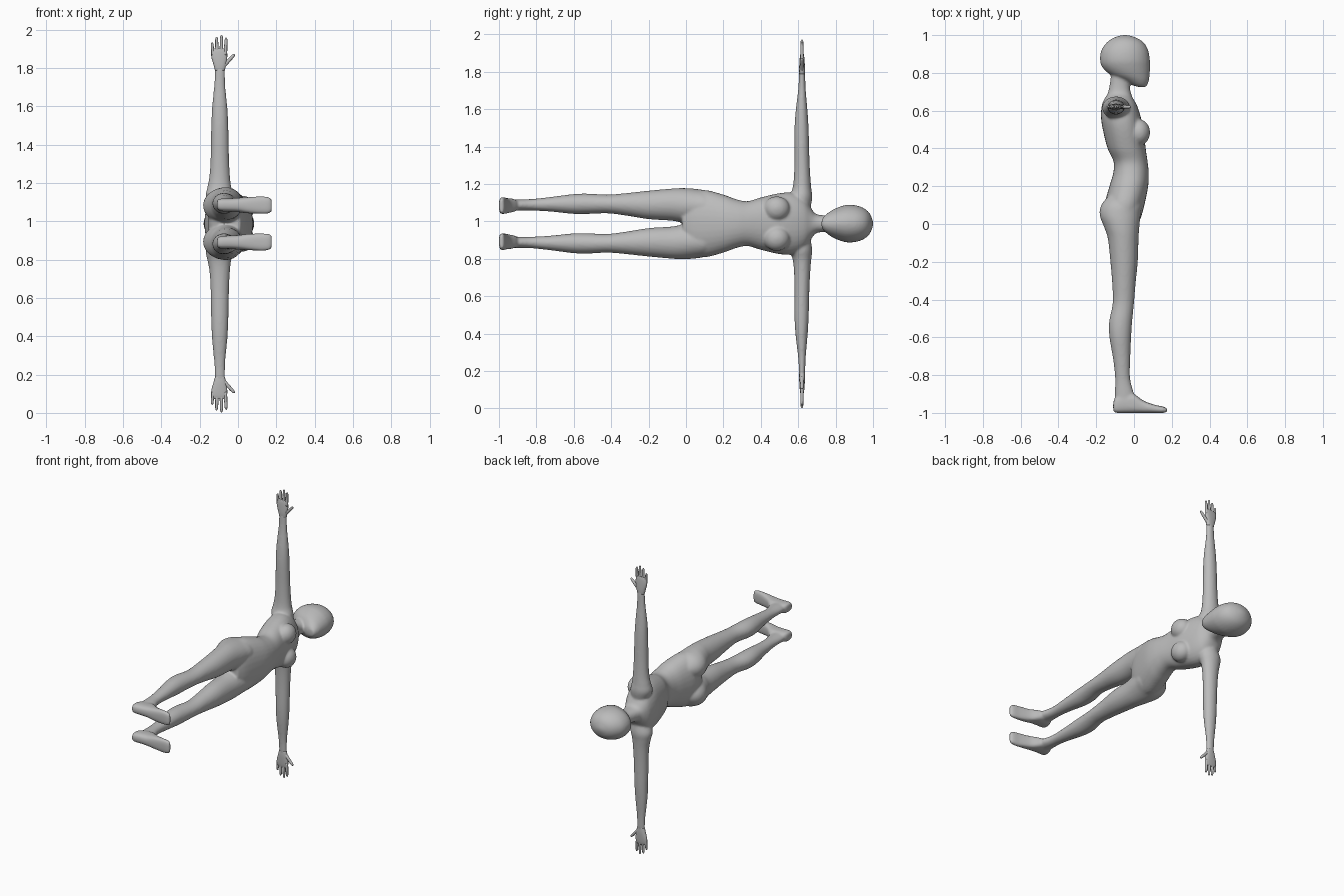
import bpy, bmesh, math
from mathutils import Vector

MID = 0.988  # height of the body's plane of symmetry

skin = bpy.data.materials.new("plain grey")
skin.diffuse_color = (0.5, 0.5, 0.5, 1)


def spline(keys, steps):
    """Catmull-Rom interpolation through station tuples."""
    out = []
    for i in range(len(keys) - 1):
        p = [keys[max(i - 1, 0)], keys[i], keys[i + 1], keys[min(i + 2, len(keys) - 1)]]
        for s in range(steps):
            t = s / steps
            out.append([0.5 * (2 * b + (c - a) * t + (2 * a - 5 * b + 4 * c - d) * t * t
                        + (3 * b - a - 3 * c + d) * t ** 3) for a, b, c, d in zip(*p)])
    return out + [list(keys[-1])]


def loft(bm, keys, place, power=2.0, n=32, steps=5):
    """Skin rounded sections (t, a0, a1, b0, b1); place maps (t, a, b) to a point."""
    rings = []
    for t, a0, a1, b0, b1 in spline(keys, steps):
        ring = []
        for k in range(n):
            c, s = math.cos(math.tau * k / n), math.sin(math.tau * k / n)
            c, s = (math.copysign(abs(v) ** (2 / power), v) for v in (c, s))
            ring.append(bm.verts.new(place(t, (a0 + a1) / 2 + (a1 - a0) / 2 * c,
                                           (b0 + b1) / 2 + (b1 - b0) / 2 * s)))
        rings.append(ring)
    for r, q in zip(rings, rings[1:]):
        for k in range(n):
            bm.faces.new((r[k], r[(k + 1) % n], q[(k + 1) % n], q[k]))
    bm.faces.new(rings[0])
    bm.faces.new(rings[-1])


def ball(bm, centre, radii):
    new = bmesh.ops.create_uvsphere(bm, u_segments=32, v_segments=20, radius=1)["verts"]
    for v in new:
        v.co = Vector(centre) + Vector(a * b for a, b in zip(v.co, radii))


def finish(bm, name):
    bmesh.ops.recalc_face_normals(bm, faces=bm.faces)
    for f in bm.faces:
        f.smooth = True
    mesh = bpy.data.meshes.new(name)
    bm.to_mesh(mesh)
    bm.free()
    mesh.materials.append(skin)
    ob = bpy.data.objects.new(name, mesh)
    bpy.context.collection.objects.link(ob)
    return ob


def along_y(side):
    return lambda t, a, b: (a, t, MID + side * b)


def along_z(side):
    return lambda t, a, b: (a, b, MID + side * t)


def along_x(side):
    return lambda t, a, b: (t, a, MID + side * b)


body = bmesh.new()

# torso and neck: y, back, front, half width
torso = [(-0.02, -0.10, 0.01, 0.10), (0.03, -0.14, 0.035, 0.165), (0.1, -0.155, 0.055, 0.18),
         (0.2, -0.13, 0.075, 0.155), (0.27, -0.11, 0.078, 0.13), (0.33, -0.108, 0.072, 0.12),
         (0.4, -0.14, 0.062, 0.14), (0.5, -0.165, 0.05, 0.163), (0.57, -0.175, 0.035, 0.165),
         (0.63, -0.17, 0.015, 0.14), (0.665, -0.155, -0.005, 0.09), (0.69, -0.14, -0.015, 0.055),
         (0.73, -0.13, -0.022, 0.045), (0.80, -0.12, -0.02, 0.045)]
loft(body, [(y, a, b, -w, w) for y, a, b, w in torso], along_y(1), 2.2)

# head
head = [(0.725, 0.025, 0.062, 0.018), (0.735, -0.01, 0.07, 0.036), (0.76, -0.06, 0.079, 0.058),
        (0.79, -0.125, 0.083, 0.077), (0.83, -0.168, 0.085, 0.093), (0.87, -0.18, 0.084, 0.101),
        (0.92, -0.173, 0.075, 0.095), (0.96, -0.145, 0.052, 0.077), (0.985, -0.11, 0.015, 0.05),
        (1.0, -0.065, -0.03, 0.012)]
loft(body, [(y, a, b, -w, w) for y, a, b, w in head], along_y(1))

leg = [(0.17, -0.11, 0.0, 0.06, 0.12), (0.11, -0.168, 0.04, 0.015, 0.172),
       (0.05, -0.182, 0.035, 0.004, 0.186), (-0.02, -0.157, 0.028, 0.006, 0.19),
       (-0.08, -0.138, 0.024, 0.016, 0.187), (-0.2, -0.125, 0.02, 0.024, 0.176),
       (-0.32, -0.115, 0.008, 0.043, 0.163), (-0.42, -0.113, 0.0, 0.055, 0.155),
       (-0.52, -0.132, -0.01, 0.052, 0.16), (-0.6, -0.13, -0.015, 0.052, 0.158),
       (-0.72, -0.11, -0.02, 0.064, 0.143), (-0.82, -0.1, -0.02, 0.07, 0.132),
       (-0.9, -0.102, 0.0, 0.07, 0.13), (-0.96, -0.1, 0.0, 0.065, 0.13)]
foot = [(-0.11, -0.99, -0.945, 0.08, 0.12), (-0.095, -1.0, -0.915, 0.066, 0.13),
        (-0.04, -1.0, -0.9, 0.062, 0.132), (0.0, -1.0, -0.9, 0.06, 0.135),
        (0.05, -1.0, -0.935, 0.054, 0.138), (0.11, -1.0, -0.957, 0.051, 0.142),
        (0.155, -1.0, -0.967, 0.052, 0.14), (0.175, -0.995, -0.975, 0.06, 0.13)]
arm = [(0.08, -0.14, -0.03, 0.57, 0.665), (0.14, -0.168, -0.022, 0.555, 0.675),
       (0.19, -0.16, -0.035, 0.57, 0.67), (0.25, -0.149, -0.042, 0.577, 0.665),
       (0.35, -0.143, -0.047, 0.58, 0.66), (0.5, -0.14, -0.05, 0.58, 0.656),
       (0.6, -0.136, -0.055, 0.586, 0.65), (0.72, -0.125, -0.066, 0.6, 0.64),
       (0.8, -0.121, -0.068, 0.604, 0.637), (0.83, -0.122, -0.067, 0.607, 0.634)]
for side in (1, -1):
    loft(body, leg, along_y(side))
    loft(body, foot, along_x(side), 2.8)
    loft(body, arm, along_z(side))
    # breast
    ball(body, (0.025, 0.485, MID + side * 0.08), (0.06, 0.07, 0.066))

# blend the overlapping forms into one skin
ob = finish(body, "body")
remesh = ob.modifiers.new("blend", 'REMESH')
remesh.mode = 'VOXEL'
remesh.voxel_size = 0.007
remesh.use_smooth_shade = True
relax = ob.modifiers.new("relax", 'SMOOTH')
relax.factor = 0.5
relax.iterations = 8

# hands: palm, then fingers as (root x, root z, tip x, tip z, radius)
palm = [(0.80, -0.12, -0.069, 0.606, 0.635), (0.83, -0.128, -0.062, 0.605, 0.636),
        (0.87, -0.139, -0.056, 0.607, 0.634), (0.9, -0.138, -0.058, 0.61, 0.631),
        (0.915, -0.125, -0.068, 0.614, 0.627)]
fingers = [(-0.131, 0.88, -0.135, 0.946, 0.0075), (-0.109, 0.89, -0.112, 0.975, 0.0085),
           (-0.087, 0.89, -0.086, 0.985, 0.0085), (-0.066, 0.88, -0.062, 0.972, 0.0085),
           (-0.077, 0.82, -0.018, 0.884, 0.0095)]
for side, name in ((1, "upper_hand"), (-1, "lower_hand")):
    hand = bmesh.new()
    loft(hand, palm, along_z(side), 2.5, 20, 4)
    for x0, z0, x1, z1, r in fingers:
        run = Vector((x1 - x0, 0, z1 - z0))
        ax = run.normalized()
        across = Vector((ax.z, 0, -ax.x))

        def place(t, a, b):
            p = Vector((x0, 0.62, z0)) + run * t + across * a + Vector((0, b, 0))
            return (p.x, p.y, MID + side * p.z)
        widths = ((0, 1.1), (0.45, 1.0), (0.85, 0.85), (0.96, 0.55), (1, 0.15))
        loft(hand, [(t, -r * w, r * w, -r * w, r * w) for t, w in widths], place, 2, 12, 3)
    finish(hand, name)
